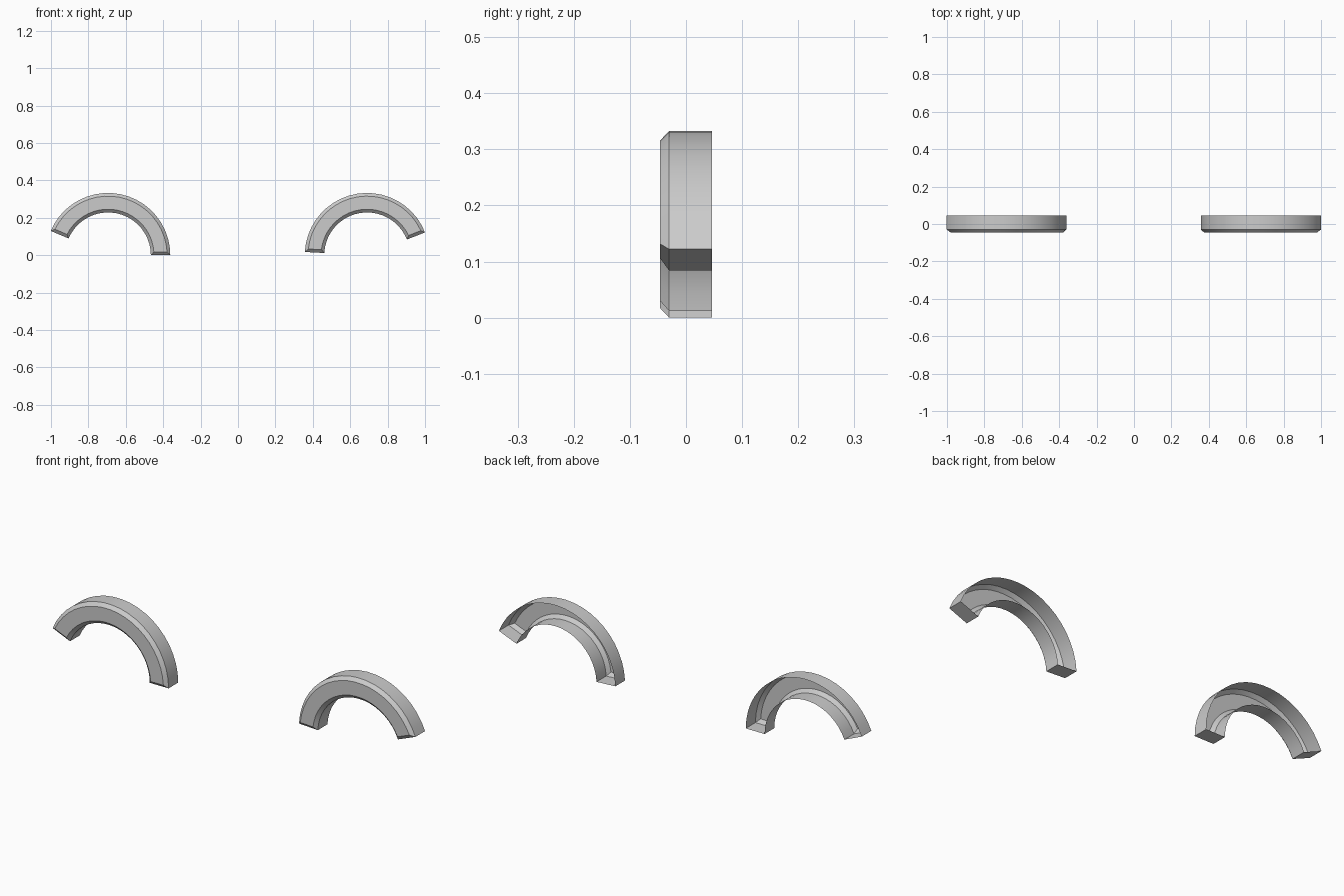
import bpy, bmesh
from math import sin, cos, radians

if "Cube" in bpy.data.objects:
    bpy.data.objects.remove(bpy.data.objects["Cube"])

SEGS = 20
R_OUT, R_IN, BEVEL = 0.333, 0.229, 0.017
Y_BACK, Y_SHOULDER, Y_FRONT = 0.046, -0.030, -0.046


def outline(cx, a0, a1, y, inset):
    """Arch band outline: outer arc one way, inner arc back, inset on all edges."""
    def arc(r, flip):
        d = inset / r
        s, e = radians(a0) + d, radians(a1) - d
        steps = range(SEGS, -1, -1) if flip else range(SEGS + 1)
        return [(cx + r * cos(s + (e - s) * i / SEGS), y,
                 r * sin(s + (e - s) * i / SEGS)) for i in steps]
    return arc(R_OUT - inset, False) + arc(R_IN + inset, True)


def fender(name, cx, a0, a1):
    bm = bmesh.new()
    loops = [[bm.verts.new(p) for p in outline(cx, a0, a1, y, inset)]
             for y, inset in ((Y_BACK, 0), (Y_SHOULDER, 0), (Y_FRONT, BEVEL))]
    n = len(loops[0])
    # Side walls and bevelled rim, open at the back
    for a, b in zip(loops, loops[1:]):
        for i in range(n):
            j = (i + 1) % n
            bm.faces.new((a[i], a[j], b[j], b[i]))
    # Flat front band
    f = loops[-1]
    for i in range(SEGS):
        bm.faces.new((f[i], f[i + 1], f[n - 2 - i], f[n - 1 - i]))
    bmesh.ops.recalc_face_normals(bm, faces=bm.faces)
    bm.normal_update()
    front = [p for p in bm.faces if abs(p.normal.y) > 0.99]
    if front[0].normal.y > 0:
        bmesh.ops.reverse_faces(bm, faces=bm.faces)
    mesh = bpy.data.meshes.new(name)
    bm.to_mesh(mesh)
    bm.free()
    obj = bpy.data.objects.new(name, mesh)
    bpy.context.collection.objects.link(obj)
    bpy.ops.object.select_all(action='DESELECT')
    obj.select_set(True)
    bpy.context.view_layer.objects.active = obj
    bpy.ops.object.shade_smooth_by_angle(angle=radians(30))


# Two wheel arch flares with slightly different sweeps
fender("left_wheel_arch", -0.695, 0, 157)
fender("right_wheel_arch", 0.690, 21.5, 177)
